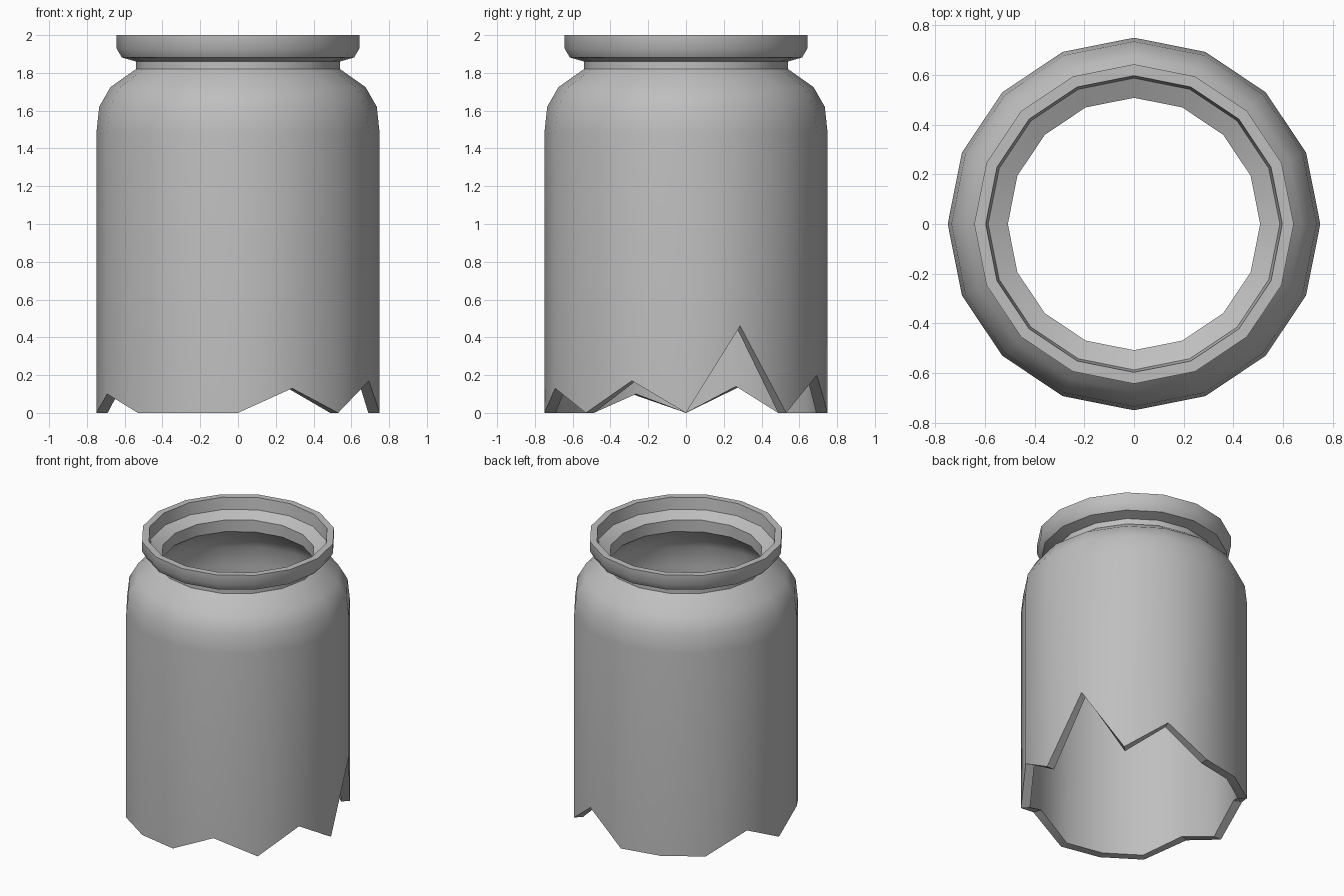
import bpy, bmesh, math

cube = bpy.data.objects.get("Cube")
if cube:
    bpy.data.objects.remove(cube, do_unlink=True)

SIDES = 16

# Single flat grey
grey = bpy.data.materials.new("plain_grey")
grey.use_nodes = True
colour = (0.52, 0.52, 0.52, 1)
grey.diffuse_color = colour
grey.node_tree.nodes["Principled BSDF"].inputs["Base Color"].default_value = colour

# Closed wall section (radius, height): outer wall, lip, ledge, neck, inner wall
section = [
    (0.75, 0), (0.75, 1.48), (0.735, 1.62), (0.675, 1.725), (0.54, 1.82),
    (0.54, 1.86), (0.615, 1.882), (0.643, 1.93), (0.643, 2.0),
    (0.597, 2.0), (0.587, 1.915), (0.508, 1.875), (0.508, 1.79),
    (0.63, 1.69), (0.68, 1.6), (0.69, 1.46), (0.69, 0),
]

# Height of the broken bottom edge at the chipped corners
chips = {1: 0.46, 3: 0.2, 7: 0.14, 9: 0.1, 13: 0.13, 15: 0.17}

# Spin the section around the z axis
bm = bmesh.new()
columns = []
for k in range(SIDES):
    a = math.tau * k / SIDES
    columns.append([
        bm.verts.new((r * math.cos(a), r * math.sin(a), z or chips.get(k, 0)))
        for r, z in section])
for k in range(SIDES):
    here, there = columns[k], columns[(k + 1) % SIDES]
    for i in range(len(section)):
        j = (i + 1) % len(section)
        bm.faces.new((here[i], there[i], there[j], here[j]))
bmesh.ops.recalc_face_normals(bm, faces=bm.faces)

mesh = bpy.data.meshes.new("broken_jar")
bm.to_mesh(mesh)
bm.free()
mesh.materials.append(grey)
jar = bpy.data.objects.new("broken_jar", mesh)
bpy.context.collection.objects.link(jar)

# Smooth walls, sharp rims and broken edge
bpy.ops.object.select_all(action="DESELECT")
jar.select_set(True)
bpy.context.view_layer.objects.active = jar
bpy.ops.object.shade_smooth_by_angle(angle=math.radians(32))
